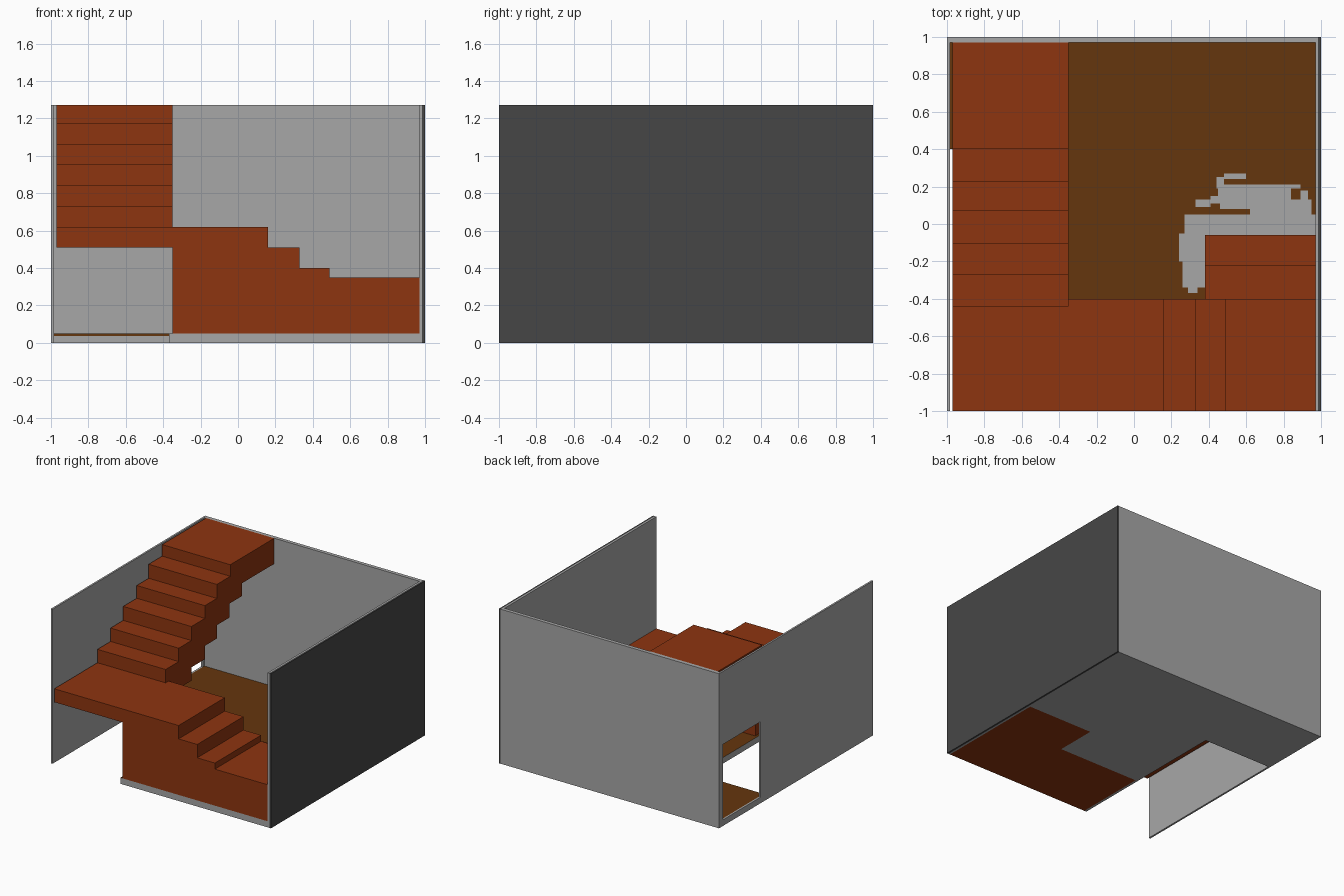
import bpy, bmesh
from mathutils import Vector

if "Cube" in bpy.data.objects:
    bpy.data.objects.remove(bpy.data.objects["Cube"])


def material(name, rgb):
    m = bpy.data.materials.new(name)
    m.diffuse_color = (*rgb, 1)
    m.use_nodes = True
    m.node_tree.nodes["Principled BSDF"].inputs["Base Color"].default_value = m.diffuse_color
    return m


GREY = material("wall grey", (0.39, 0.39, 0.39))
DARK = material("dark grey", (0.062, 0.062, 0.062))
RED = material("red brown wood", (0.27, 0.035, 0.005))
BROWN = material("floor brown", (0.13, 0.037, 0.004))


def extrude(name, profile, axis, lo, hi, mats, cuts=(), rule=None):
    """Extrude a 2D profile along an axis: x -> (y,z), y -> (x,z), z -> (x,y)."""
    place = {"x": lambda a, b: (lo, a, b),
             "y": lambda a, b: (a, lo, b),
             "z": lambda a, b: (a, b, lo)}[axis]
    bm = bmesh.new()
    face = bm.faces.new([bm.verts.new(place(a, b)) for a, b in profile])
    ext = bmesh.ops.extrude_face_region(bm, geom=[face], use_keep_orig=True)
    move = Vector([(hi - lo) if axis == c else 0 for c in "xyz"])
    bmesh.ops.translate(bm, vec=move,
                        verts=[g for g in ext["geom"] if isinstance(g, bmesh.types.BMVert)])
    for co, no in cuts:
        geom = bm.verts[:] + bm.edges[:] + bm.faces[:]
        bmesh.ops.bisect_plane(bm, geom=geom, plane_co=co, plane_no=no)
    bmesh.ops.recalc_face_normals(bm, faces=bm.faces[:])
    if rule:
        for f in bm.faces:
            f.material_index = rule(f.normal, f.calc_center_median())
    me = bpy.data.meshes.new(name)
    bm.to_mesh(me)
    bm.free()
    for m in mats:
        me.materials.append(m)
    ob = bpy.data.objects.new(name, me)
    bpy.context.collection.objects.link(ob)
    return ob


def box(name, x0, x1, y0, y1, z0, z1, mat):
    return extrude(name, [(x0, y0), (x1, y0), (x1, y1), (x0, y1)], "z", z0, z1, [mat])


H = 1.27   # wall height
F = 0.05   # floor level

# L-shaped floor slab: brown on top, wood showing underneath the stair block
def floor_colour(n, c):
    if n.z > 0.5:
        return 1 if c.x > -0.985 else 0
    if n.z < -0.5:
        lower = -0.35 < c.x < 0.97 and c.y < -0.4
        turn = 0.38 < c.x < 0.97 and c.y < -0.06
        return 2 if lower or turn else 0
    if n.y < -0.5 and c.y > 0 and c.z > 0.035:
        return 1
    return 0


X, Y, Z = (1, 0, 0), (0, 1, 0), (0, 0, 1)
extrude("floor", [(-0.37, -1), (0.985, -1), (0.985, 1), (-1, 1), (-1, 0.4), (-0.37, 0.4)],
        "z", 0, F, [GREY, BROWN, RED],
        [((x, 0, 0), X) for x in (-0.985, -0.35, 0.38, 0.97)]
        + [((0, y, 0), Y) for y in (-0.4, -0.06)] + [((0, 0, 0.035), Z)],
        floor_colour)

# Walls
box("back_wall", -1, 0.985, 0.97, 1, 0, H, GREY)
box("right_wall_inside", 0.97, 0.985, -1, 0.97, 0, H, GREY)
box("right_wall_outside", 0.985, 1, -1, 1, 0, H, DARK)
extrude("left_wall_with_doorway",
        [(-1, 0), (0.46, 0), (0.46, 0.67), (0.95, 0.67), (0.95, 0), (0.97, 0), (0.97, H), (-1, H)],
        "x", -1, -0.985, [GREY])

# Lower flight: platform, two steps and the overhanging landing
extrude("lower_flight",
        [(-0.97, 0.51), (-0.35, 0.51), (-0.35, F), (0.97, F), (0.97, 0.35), (0.49, 0.35),
         (0.49, 0.40), (0.33, 0.40), (0.33, 0.51), (0.16, 0.51), (0.16, 0.62), (-0.97, 0.62)],
        "y", -1, -0.4, [RED])

# Entry steps from the floor up to the platform
extrude("entry_steps",
        [(-0.4, F), (-0.06, F), (-0.06, 0.15), (-0.22, 0.15), (-0.22, 0.25), (-0.4, 0.25)],
        "x", 0.38, 0.97, [RED])

# Upper flight: stepped above and below
risers = [-0.44, -0.27, -0.105, 0.07, 0.225, 0.40]
heights = [0.62, 0.73, 0.84, 0.955, 1.06, 1.175, H]
top, under = [], []
for i, y in enumerate(risers):
    top += [(y, heights[i]), (y, heights[i + 1])]
low = [0.51] + heights[:5]
for i, y in enumerate([-0.105, 0.07, 0.225, 0.39, 0.555]):
    under += [(y, low[i]), (y, low[i + 1])]
profile = [(-0.44, 0.51)] + top + [(0.97, H), (0.97, low[5])] + under[::-1]
extrude("upper_flight", profile, "x", -0.97, -0.35, [RED])

# Worn grey patch painted on the floor
patch = [(0.27, 0.97, -0.06, 0.05), (0.24, 0.27, -0.20, -0.05), (0.26, 0.38, -0.34, -0.06),
         (0.29, 0.34, -0.37, -0.34), (0.62, 0.95, 0.05, 0.13), (0.46, 0.62, 0.08, 0.13),
         (0.33, 0.41, 0.09, 0.13), (0.41, 0.46, 0.11, 0.15), (0.45, 0.84, 0.13, 0.21),
         (0.84, 0.89, 0.19, 0.21), (0.89, 0.93, 0.13, 0.18), (0.44, 0.48, 0.19, 0.25),
         (0.48, 0.60, 0.24, 0.27)]
for i, (x0, x1, y0, y1) in enumerate(patch):
    box(f"floor_patch_{i}", x0, x1, y0, y1, F, F + 0.003, GREY)
